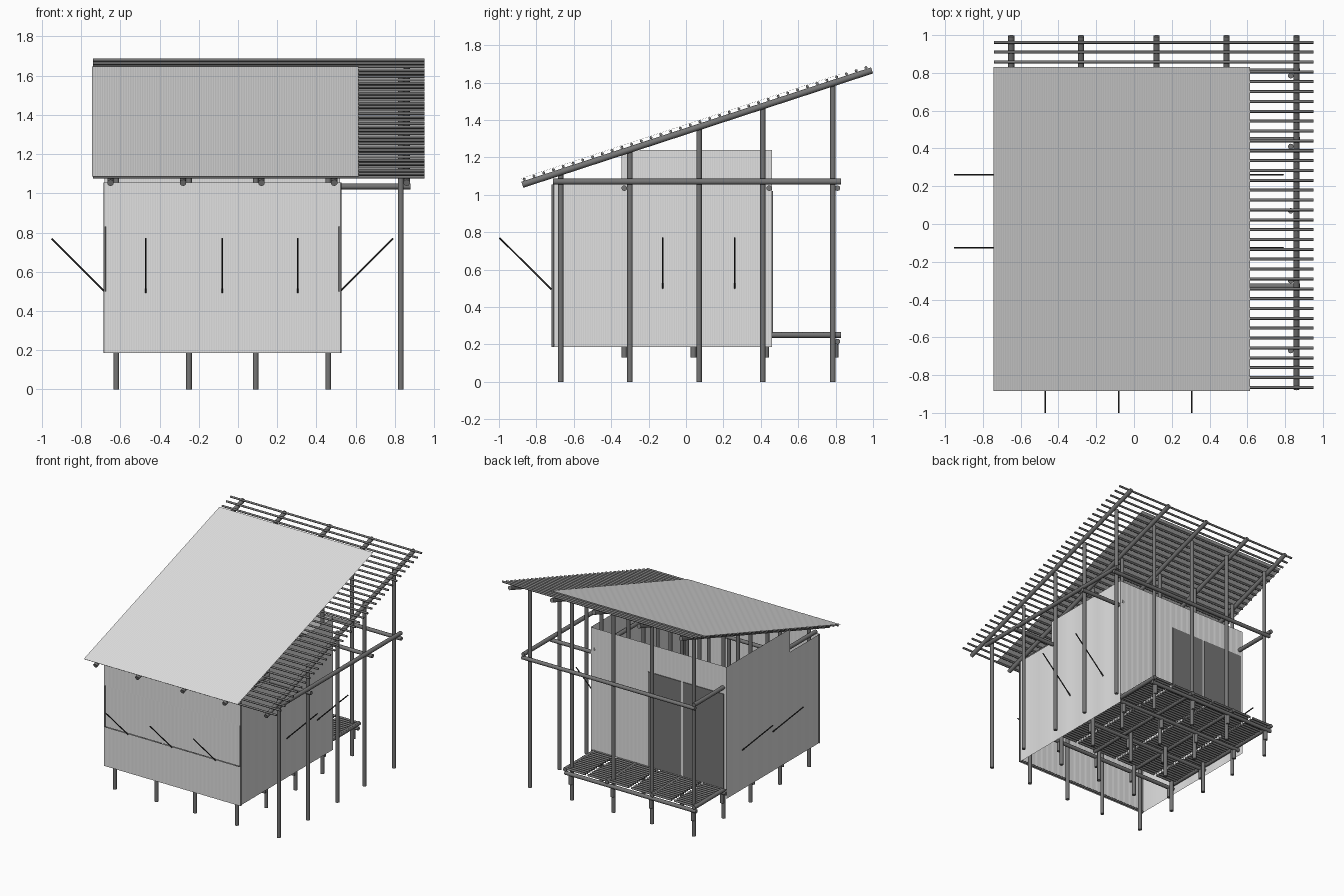
import bpy, bmesh, math
from mathutils import Vector, Matrix

if "Cube" in bpy.data.objects:
    bpy.data.objects.remove(bpy.data.objects["Cube"])


def material(name, grey):
    m = bpy.data.materials.new(name)
    m.use_nodes = True
    m.diffuse_color = (grey, grey, grey, 1)
    m.node_tree.nodes["Principled BSDF"].inputs["Base Color"].default_value = (grey, grey, grey, 1)
    return m


WOOD = material("dark grey wood", 0.18)
SHEET = material("light grey metal sheet", 0.75)
STRUT = material("black metal strut", 0.04)


def finish(name, bm, mat, smooth=True):
    mesh = bpy.data.meshes.new(name)
    bm.to_mesh(mesh)
    bm.free()
    mesh.materials.append(mat)
    obj = bpy.data.objects.new(name, mesh)
    bpy.context.collection.objects.link(obj)
    if smooth:
        bpy.ops.object.select_all(action='DESELECT')
        obj.select_set(True)
        bpy.context.view_layer.objects.active = obj
        bpy.ops.object.shade_smooth_by_angle(angle=math.radians(50))
    return obj


def poles(name, spans, radius, mat=WOOD, sides=10):
    """Round poles, each between two points, as one object."""
    bm = bmesh.new()
    for a, b in spans:
        a, b = Vector(a), Vector(b)
        turn = (b - a).to_track_quat('Z', 'Y').to_matrix().to_4x4()
        bmesh.ops.create_cone(bm, cap_ends=True, segments=sides, radius1=radius, radius2=radius,
                              depth=(b - a).length, matrix=Matrix.Translation((a + b) / 2) @ turn)
    return finish(name, bm, mat)


def corrugated(name, start, across, up, pitch=0.012, wave=0.0005):
    """Finely ribbed sheet from a corner, with its ridges running along 'up'."""
    start, across, up = Vector(start), Vector(across), Vector(up)
    normal = across.cross(up).normalized()
    count = round(across.length / pitch) * 6
    bm = bmesh.new()
    rows = []
    for i in range(count + 1):
        p = start + across * (i / count) + normal * wave * math.sin(i * math.pi / 3)
        rows.append((bm.verts.new(p), bm.verts.new(p + up)))
    for (a, b), (c, d) in zip(rows, rows[1:]):
        bm.faces.new((a, c, d, b))
    return finish(name, bm, SHEET)


def plate(name, x0, x1, y, z0, z1):
    bm = bmesh.new()
    bmesh.ops.create_cube(bm, size=1, matrix=Matrix.Translation(((x0 + x1) / 2, y, (z0 + z1) / 2))
                          @ Matrix.Diagonal((x1 - x0, 0.006, z1 - z0, 1)))
    return finish(name, bm, WOOD, False)


# Roof pitch: height of the rafter centre line at a given y
SLOPE = 0.327


def rafter_z(y):
    return 1.055 + SLOPE * (y + 0.87)


POST_X = [-0.62, -0.25, 0.09, 0.46, 0.83]
POST_Y = [-0.67, -0.30, 0.07, 0.41, 0.785]
BEAM_X = [-0.65, -0.28, 0.12, 0.49, 0.86]
LEFT, RIGHT, FRONT, BACK = -0.68, 0.52, -0.72, 0.46
BASE, EAVE, TOP = 0.187, 1.055, 1.24

# Posts and the rafters tied beside them
poles("posts", [((x, y, 0), (x, y, rafter_z(y))) for x in POST_X for y in POST_Y], 0.015)
poles("rafters", [((x, -0.875, rafter_z(-0.875)), (x, 0.995, rafter_z(0.995)))
                  for x in BEAM_X], 0.017)

# Roof battens and the corrugated covering
battens = [-0.865 + i * 0.0522 for i in range(36)]
poles("roof_battens", [((-0.74, y, rafter_z(y) + 0.026), (0.95, y, rafter_z(y) + 0.026))
                       for y in battens], 0.008, sides=8)
corrugated("roof_sheet", (-0.745, -0.885, rafter_z(-0.885) + 0.036), (1.36, 0, 0),
           (0, 1.715, 1.715 * SLOPE))

# Upper beams
poles("upper_long_beams", [((x, -0.71, 1.07), (x, end, 1.07))
                           for x, end in ((-0.65, 0.83), (0.49, BACK), (0.86, 0.83))], 0.016)
poles("upper_cross_beams", [((-0.65, y, 1.035), (0.88, y, 1.035))
                            for y in (-0.33, 0.445, 0.81)], 0.015)

# Floor frame, support pegs and slatted floor that runs out to the rear deck
cross_y = [-0.33, 0.04, 0.435, 0.81]
poles("floor_cross_beams", [((-0.66, y, 0.215), (0.5, y, 0.215)) for y in cross_y], 0.015)
poles("floor_long_beams", [((x, -0.32, 0.25), (x, 0.83, 0.25)) for x in BEAM_X[:4]], 0.016)
poles("floor_pegs", [((x, y, 0.13), (x, y, 0.22)) for x in POST_X[:4]
                     for y in (-0.33, 0.04, 0.43, 0.80)], 0.015)
panels = [(-0.65, -0.475), (-0.45, -0.095), (-0.07, 0.29), (0.315, 0.5)]
poles("floor_slats", [((x0, -0.3 + i * 0.028, 0.256), (x1, -0.3 + i * 0.028, 0.256))
                      for x0, x1 in panels for i in range(41)], 0.009, sides=8)

# Front wall in three strips, the middle one set back slightly
for part, z0, z1, inset in (("lower", BASE, 0.5, 0), ("middle", 0.5, 0.83, 0.006),
                            ("upper", 0.83, EAVE, 0)):
    corrugated("front_wall_" + part, (LEFT, FRONT + inset, z0), (RIGHT - LEFT, 0, 0), (0, 0, z1 - z0))

# Dark strips on the front corners and a sill behind the front wall
poles("corner_strips", [((x, FRONT + 0.008, BASE), (x, FRONT + 0.008, EAVE))
                        for x in (LEFT, RIGHT)], 0.007)
poles("front_sill", [((LEFT, FRONT + 0.012, 0.197), (RIGHT, FRONT + 0.012, 0.197))], 0.008)

# Side walls: low section at the front, tall section behind
for side, x in (("right", LEFT), ("left", RIGHT)):
    corrugated(side + "_wall_front", (x, FRONT, BASE), (0, 0.38, 0), (0, 0, EAVE - BASE))
    corrugated(side + "_wall_rear", (x, -0.345, BASE), (0, BACK + 0.345, 0), (0, 0, TOP - BASE))

# Rear wall standing on the floor, with a pair of door panels
corrugated("rear_wall", (LEFT, BACK, 0.26), (RIGHT - LEFT, 0, 0), (0, 0, TOP - 0.26))
plate("door_left", -0.28, 0.01, BACK + 0.003, 0.265, 1.02)
plate("door_right", -0.66, -0.3, BACK + 0.003, 0.265, 1.02)

# Slanted shutter struts on three sides
struts = [((x, FRONT, 0.495), (x, -0.998, 0.77)) for x in (-0.47, -0.08, 0.305)]
for y in (-0.125, 0.26):
    struts.append(((RIGHT, y, 0.5), (0.79, y, 0.77)))
    struts.append(((LEFT, y, 0.5), (-0.95, y, 0.77)))
poles("shutter_struts", struts, 0.0045, STRUT, 6)
